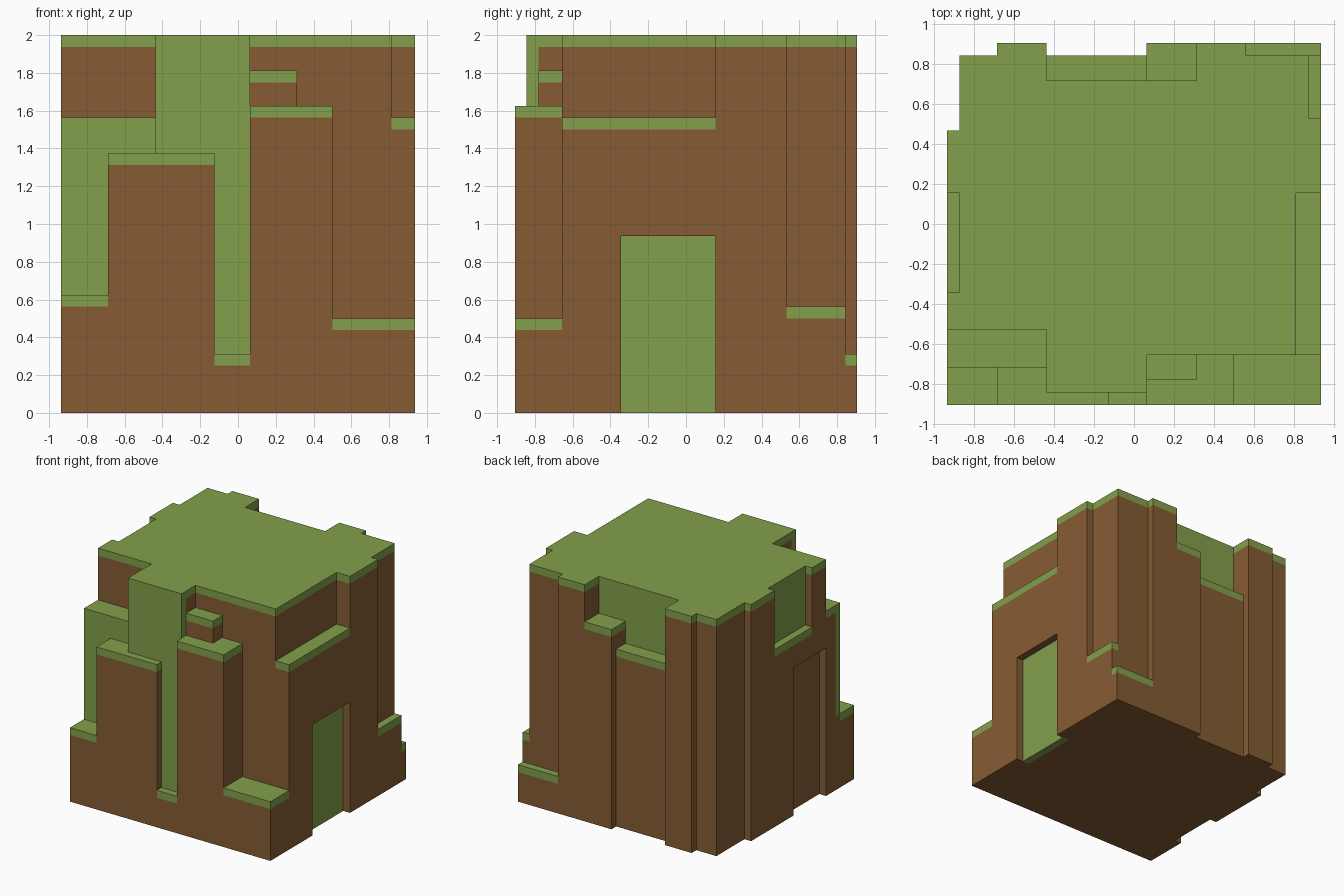
import bpy, bmesh, math
from mathutils import Vector

if "Cube" in bpy.data.objects:
    bpy.data.objects.remove(bpy.data.objects["Cube"])

U = 1 / 16                      # block size
NX, NY, NZ = 30, 29, 32         # size of the cliff in blocks


def make_material(name, rgb):
    m = bpy.data.materials.new(name)
    m.use_nodes = True
    m.diffuse_color = (*rgb, 1)
    bsdf = m.node_tree.nodes["Principled BSDF"]
    bsdf.inputs["Base Color"].default_value = (*rgb, 1)
    bsdf.inputs["Roughness"].default_value = 0.9
    return m


earth = make_material("earth brown", (0.238, 0.107, 0.034))
moss = make_material("moss green", (0.225, 0.352, 0.072))

# Terraces: x0, x1, y0, y1, top height (later ones replace earlier ones)
terraces = [
    (0, 30, 0, 29, 32),     # summit
    (0, 4, 0, 3, 10),       # front left step
    (0, 8, 3, 6, 25),       # front left shelf
    (4, 8, 0, 3, 22),       # front pillar
    (8, 13, 0, 1, 22),
    (13, 16, 0, 1, 5),      # gully floor
    (16, 23, 0, 4, 26),     # front buttress
    (16, 20, 2, 4, 29),     # knob on the buttress
    (23, 30, 0, 4, 8),      # front right step
    (28, 30, 4, 17, 25),    # right shelf
    (29, 30, 23, 28, 9),    # right low ledge
    (24, 30, 28, 29, 5),    # back low ledge
    (16, 20, 26, 29, 27),   # back block
    (8, 16, 26, 28, 24),    # back shelf
    (8, 16, 28, 29, 0),     # back notch
    (0, 1, 9, 17, 24),      # far side shelf
    (0, 1, 22, 29, 0),      # back corner notches
    (0, 4, 28, 29, 0),
]

# Hanging moss one block thick: x0, x1, y0, y1, z0, z1
moss_sheets = [
    (8, 16, 1, 2, 5, 32),
    (0, 8, 3, 4, 10, 25),
    (8, 20, 25, 26, 24, 32),
    (1, 2, 9, 17, 24, 32),
    (28, 29, 9, 17, 0, 15),
]

# Doorway and niche cut into the side walls
openings = [(29, 30, 9, 17, 0, 15), (0, 1, 6, 13, 0, 20)]


def blocks(x0, x1, y0, y1, z0, z1):
    return ((x, y, z) for x in range(x0, x1) for y in range(y0, y1) for z in range(z0, z1))


# Fill the columns, each with a moss cap one block thick
height = {}
for x0, x1, y0, y1, top in terraces:
    for x, y, _ in blocks(x0, x1, y0, y1, 0, 1):
        height[x, y] = top
cells = {}
for (x, y), top in height.items():
    for z in range(top):
        cells[x, y, z] = "cliff_rock"
    if top:
        cells[x, y, top - 1] = "summit_moss" if top == NZ else "ledge_moss"
for box in moss_sheets:
    for c in blocks(*box):
        if cells.get(c) == "cliff_rock":
            cells[c] = "hanging_moss"
for box in openings:
    for c in blocks(*box):
        cells.pop(c, None)


def build_part(name, mat):
    """Skin the open sides of one part's blocks and merge the flat areas."""
    bm = bmesh.new()
    corner = {}

    def vert(p):
        if p not in corner:
            corner[p] = bm.verts.new(((p[0] - NX / 2) * U, (p[1] - NY / 2) * U, p[2] * U))
        return corner[p]

    for c, part in cells.items():
        if part != name:
            continue
        for axis in range(3):
            a, b = (axis + 1) % 3, (axis + 2) % 3
            for side in (0, 1):
                n = list(c)
                n[axis] += 2 * side - 1
                if tuple(n) in cells:
                    continue
                loop = []
                for da, db in ((0, 0), (1, 0), (1, 1), (0, 1)):
                    p = list(c)
                    p[axis] += side
                    p[a] += da
                    p[b] += db
                    loop.append(vert(tuple(p)))
                bm.faces.new(loop if side else loop[::-1])
    bmesh.ops.dissolve_limit(bm, angle_limit=math.radians(1), verts=bm.verts[:],
                             edges=bm.edges[:], delimit={'NORMAL'})
    mesh = bpy.data.meshes.new(name)
    bm.to_mesh(mesh)
    bm.free()
    mesh.materials.append(mat)
    obj = bpy.data.objects.new(name, mesh)
    bpy.context.collection.objects.link(obj)


build_part("cliff_rock", earth)
for part in ("summit_moss", "ledge_moss", "hanging_moss"):
    build_part(part, moss)
